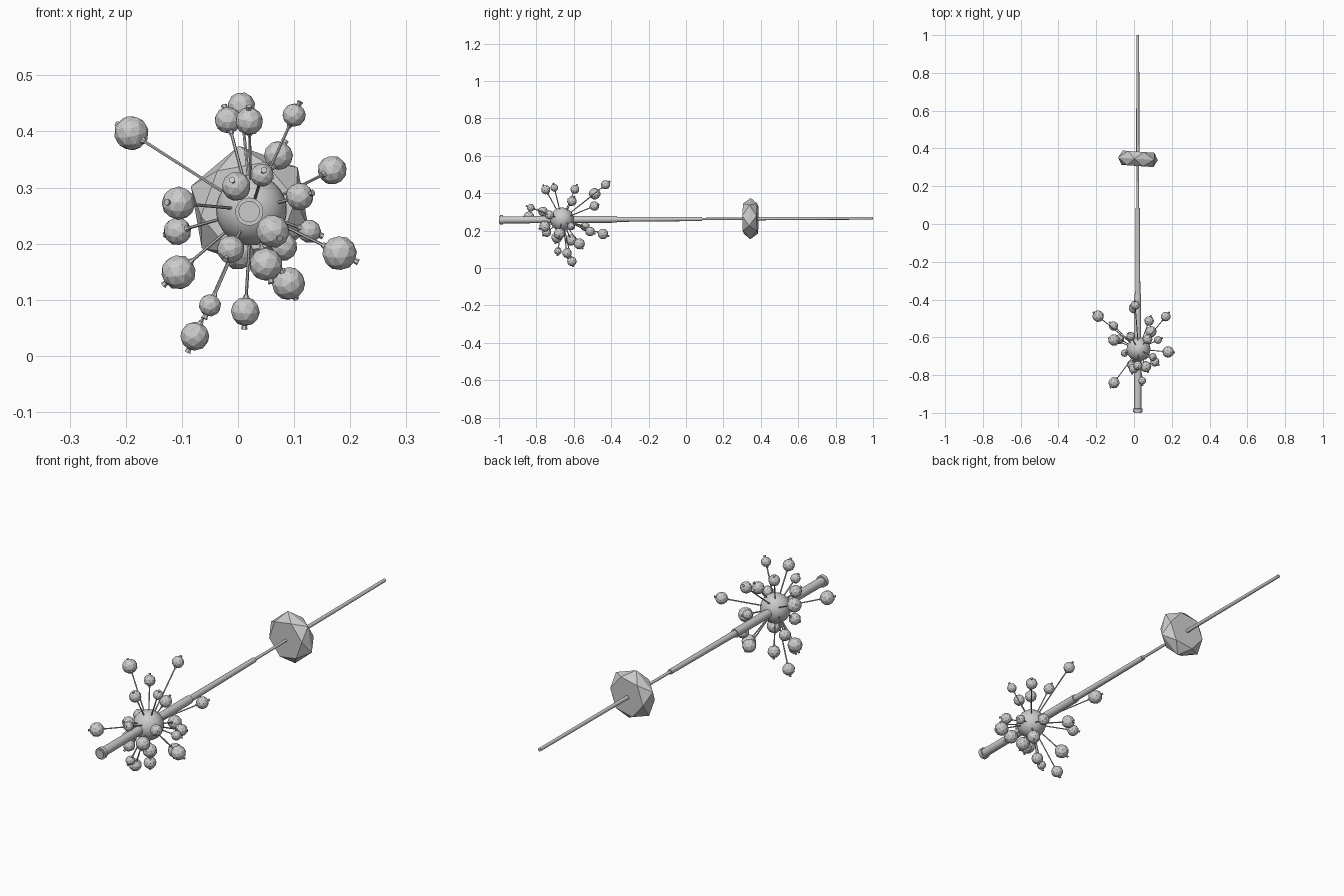
import bpy, math
from mathutils import Vector

if "Cube" in bpy.data.objects:
    bpy.data.objects.remove(bpy.data.objects["Cube"])


def finish(name, smooth=False):
    ob = bpy.context.object
    ob.name = name
    if smooth:
        bpy.ops.object.shade_smooth_by_angle(angle=math.radians(40))
    return ob


def rod(name, a, b, r1, r2, sides=8, smooth=False):
    """Tapered rod from point a to point b."""
    a, b = Vector(a), Vector(b)
    d = b - a
    bpy.ops.mesh.primitive_cone_add(vertices=sides, radius1=r1, radius2=r2, depth=d.length,
                                    location=(a + b) / 2,
                                    rotation=d.to_track_quat('Z', 'Y').to_euler())
    return finish(name, smooth)


def axis(y):
    """Point on the slightly tilted shaft."""
    return (0.02, y, 0.2615 + 0.0045 * y)


# telescoping shaft
rod("shaft_grip", axis(-1), axis(-0.37), 0.019, 0.018, 20, True)
rod("shaft_middle", axis(-0.38), axis(0.085), 0.0135, 0.011, 16, True)
rod("shaft_thin", axis(0.07), axis(0.34), 0.0065, 0.006, 12, True)
rod("shaft_tip", axis(0.34), axis(1), 0.0085, 0.0075, 12, True)
rod("end_collar", axis(-0.995), axis(-0.978), 0.025, 0.025, 20, True)

# faceted disc: two flat faces and a wider middle ring, offset by half a step
n, verts = 6, []
for y, r, off in ((-0.038, 0.086, 0.5), (0, 0.112, 0), (0.038, 0.086, 0.5)):
    for i in range(n):
        t = math.radians(100) + (i + off) * math.tau / n
        verts.append((r * math.cos(t), y, r * math.sin(t)))
faces = [tuple(range(n)), tuple(range(3 * n - 1, 2 * n - 1, -1))]
for i in range(n):
    j = (i + 1) % n
    faces += [(i, n + j, n + i), (i, j, n + j),
              (2 * n + i, n + i, n + j), (2 * n + i, n + j, 2 * n + j)]
mesh = bpy.data.meshes.new("faceted_disc")
mesh.from_pydata(verts, [], faces)
disc = bpy.data.objects.new("faceted_disc", mesh)
bpy.context.collection.objects.link(disc)
disc.location = (0.021, 0.345, 0.264)
disc.rotation_euler = (0, 0, math.radians(-4))
bpy.context.view_layer.objects.active = disc
disc.select_set(True)
bpy.ops.object.mode_set(mode='EDIT')
bpy.ops.mesh.select_all(action='SELECT')
bpy.ops.mesh.normals_make_consistent(inside=False)
bpy.ops.object.mode_set(mode='OBJECT')

# core ball
core = Vector((0.024, -0.663, 0.26))
bpy.ops.mesh.primitive_uv_sphere_add(segments=32, ring_count=16, radius=0.063, location=core)
finish("core_ball", True)

# berries: x, y, z, radius
berries = [
    (-0.19, -0.488, 0.397, 0.031), (0.006, -0.43, 0.445, 0.025),
    (-0.018, -0.594, 0.42, 0.024), (0.02, -0.75, 0.418, 0.025),
    (0.10, -0.704, 0.429, 0.021), (0.072, -0.61, 0.357, 0.026),
    (0.168, -0.49, 0.331, 0.026), (0.11, -0.73, 0.284, 0.025),
    (0.043, -0.83, 0.322, 0.021), (-0.003, -0.765, 0.302, 0.026),
    (-0.106, -0.84, 0.272, 0.030), (-0.108, -0.54, 0.222, 0.025),
    (-0.106, -0.614, 0.149, 0.031), (-0.013, -0.745, 0.19, 0.025),
    (0.062, -0.755, 0.222, 0.030), (0.127, -0.614, 0.222, 0.021),
    (0.181, -0.677, 0.183, 0.031), (0.05, -0.69, 0.163, 0.030),
    (0.09, -0.57, 0.129, 0.030), (0.013, -0.636, 0.079, 0.026),
    (-0.05, -0.684, 0.09, 0.020), (-0.077, -0.61, 0.035, 0.026),
    (0.08, -0.513, 0.195, 0.026), (0.0, -0.444, 0.182, 0.029),
]
for k, (x, y, z, r) in enumerate(berries, 1):
    p = Vector((x, y, z))
    d = (p - core).normalized()
    # thin stem, small collar, faceted berry, flared tip
    rod(f"stem_{k}", core, p, 0.0028, 0.0028, 6)
    rod(f"berry_collar_{k}", p - d * (r + 0.004), p - d * (r - 0.004), 0.004, 0.007, 6)
    bpy.ops.mesh.primitive_ico_sphere_add(subdivisions=2, radius=r, location=p,
                                          rotation=d.to_track_quat('Z', 'Y').to_euler())
    finish(f"berry_{k}")
    rod(f"berry_tip_{k}", p + d * (r - 0.003), p + d * (r + 0.006), 0.004, 0.006, 6)
